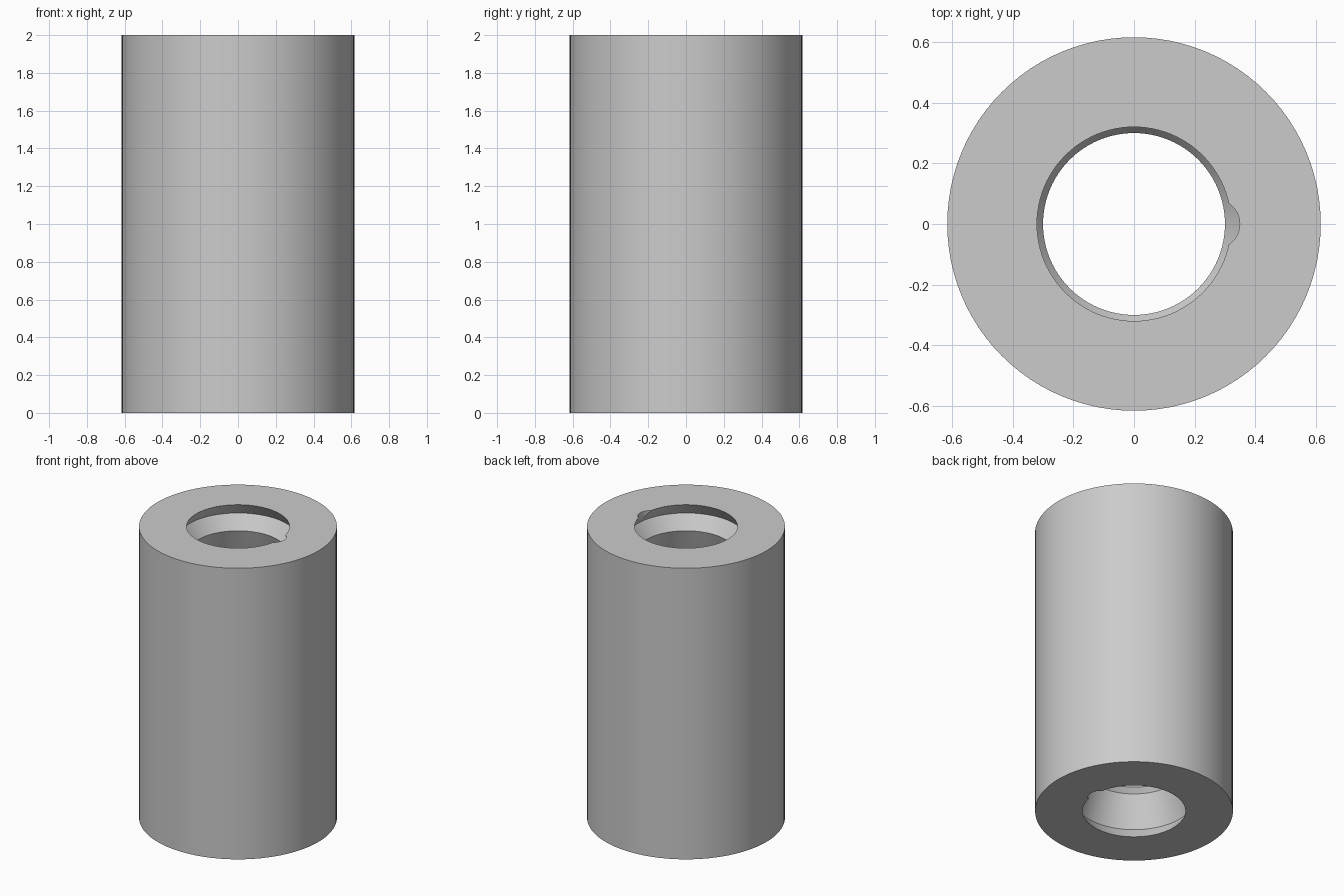
import bpy
import bmesh
from math import cos, sin, tau, radians

cube = bpy.data.objects.get("Cube")
if cube:
    bpy.data.objects.remove(cube, do_unlink=True)

HEIGHT, OUTER, RIM, CREST, ROOT = 2.0, 0.616, 0.32, 0.30, 0.37
SEGMENTS = 96

steel = bpy.data.materials.new("plain grey")
steel.use_nodes = True
grey = (0.6, 0.6, 0.6, 1)
steel.diffuse_color = grey
steel.node_tree.nodes["Principled BSDF"].inputs["Base Color"].default_value = grey


def revolve(name, profile):
    """Closed (radius, height) profile turned around the z axis."""
    bm = bmesh.new()
    rings = [[bm.verts.new((r * cos(tau * i / SEGMENTS), r * sin(tau * i / SEGMENTS), z))
              for i in range(SEGMENTS)] for r, z in profile]
    for a, b in zip(rings, rings[1:] + rings[:1]):
        for i in range(SEGMENTS):
            j = (i + 1) % SEGMENTS
            bm.faces.new((a[i], a[j], b[j], b[i]))
    bmesh.ops.recalc_face_normals(bm, faces=bm.faces)
    mesh = bpy.data.meshes.new(name)
    bm.to_mesh(mesh)
    bm.free()
    obj = bpy.data.objects.new(name, mesh)
    bpy.context.collection.objects.link(obj)
    mesh.materials.append(steel)
    return obj


# Sleeve: plain outside, ridged bore inside
profile = [(OUTER, 0), (OUTER, HEIGHT), (RIM, HEIGHT)]
grooves = 7
low, high = 0.08, HEIGHT - 0.08
pitch = (high - low) / (grooves - 1)
for k in range(grooves):
    z = high - k * pitch
    profile.append((ROOT, z))
    if k < grooves - 1:
        profile.append((CREST, z - 0.09))
profile.append((RIM, 0))
sleeve = revolve("ridged_sleeve", profile)

# Rounded notches in the bore rim at both ends
for name, z in (("top_notch_cutter", HEIGHT), ("bottom_notch_cutter", 0)):
    bpy.ops.mesh.primitive_cylinder_add(vertices=48, radius=0.081, depth=0.1,
                                        location=(0.268, 0, z))
    cutter = bpy.context.object
    cutter.name = name
    cutter.data.materials.append(steel)
    cutter.hide_render = True
    cutter.hide_set(True)
    mod = sleeve.modifiers.new(name, "BOOLEAN")
    mod.operation = "DIFFERENCE"
    mod.solver = "EXACT"
    mod.object = cutter

# Apply the cuts, drop the cutters and shade smooth
bpy.ops.object.select_all(action="DESELECT")
bpy.context.view_layer.objects.active = sleeve
sleeve.select_set(True)
for mod in list(sleeve.modifiers):
    cutter = mod.object
    bpy.ops.object.modifier_apply(modifier=mod.name)
    bpy.data.objects.remove(cutter, do_unlink=True)
bpy.ops.object.shade_smooth_by_angle(angle=radians(20))
